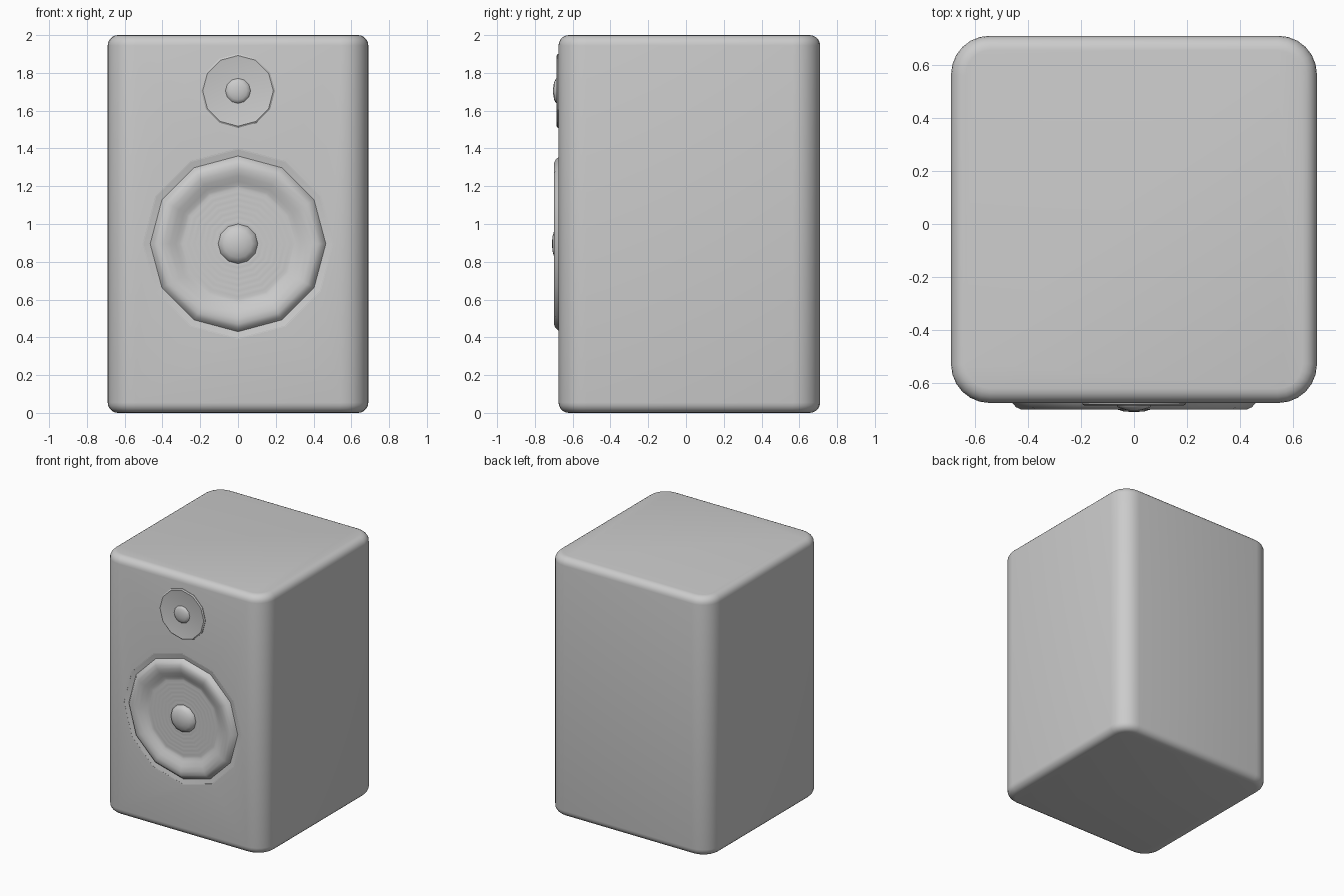
import bpy, bmesh, math

if "Cube" in bpy.data.objects:
    bpy.data.objects.remove(bpy.data.objects["Cube"])

FRONT, BACK, HALF, HEIGHT = -0.675, 0.71, 0.69, 2.0
WOOFER_Z, TWEETER_Z, SIDES = 0.895, 1.705, 12


def finish(bm, name, angle):
    bmesh.ops.recalc_face_normals(bm, faces=bm.faces)
    mesh = bpy.data.meshes.new(name)
    bm.to_mesh(mesh)
    bm.free()
    obj = bpy.data.objects.new(name, mesh)
    bpy.context.collection.objects.link(obj)
    smooth(obj, angle)
    return obj


def smooth(obj, angle):
    bpy.ops.object.select_all(action='DESELECT')
    bpy.context.view_layer.objects.active = obj
    obj.select_set(True)
    bpy.ops.object.shade_smooth_by_angle(angle=math.radians(angle))


def lathe(name, profile, z, angle=50):
    """Turn (radius, y) points around a y axis at height z; radius 0 is a pole."""
    bm = bmesh.new()
    rings = []
    for r, y in profile:
        n = 1 if r == 0 else SIDES
        rings.append([bm.verts.new((r * math.cos(math.tau * i / SIDES), y,
                                    z + r * math.sin(math.tau * i / SIDES)))
                      for i in range(n)])
    for a, b in zip(rings, rings[1:]):
        for i in range(SIDES):
            j = (i + 1) % SIDES
            if len(b) == 1:
                bm.faces.new((a[i], a[j], b[0]))
            else:
                bm.faces.new((a[i], a[j], b[j], b[i]))
    obj = finish(bm, name, angle)
    # Open shells must face the front
    if sum(p.normal.y * p.area for p in obj.data.polygons) > 0:
        obj.data.flip_normals()
    return obj


def dome(radius, base, tip, steps=4):
    return [(0 if k == steps else radius * math.cos(math.pi / 2 * k / steps),
             base + (tip - base) * math.sin(math.pi / 2 * k / steps))
            for k in range(steps + 1)]


# Cabinet: rounded rectangle extruded upwards, top and bottom rims bevelled
bm = bmesh.new()
R, SEG = 0.145, 6
outline = []
corners = [(HALF - R, BACK - R), (R - HALF, BACK - R),
           (R - HALF, FRONT + R), (HALF - R, FRONT + R)]
for q, (cx, cy) in enumerate(corners):
    for i in range(SEG + 1):
        a = math.pi / 2 * (q + i / SEG)
        outline.append(bm.verts.new((cx + R * math.cos(a), cy + R * math.sin(a), 0)))
base = bm.faces.new(outline)
top = bmesh.ops.extrude_face_region(bm, geom=[base], use_keep_orig=True)
bmesh.ops.translate(bm, vec=(0, 0, HEIGHT),
                    verts=[v for v in top['geom'] if isinstance(v, bmesh.types.BMVert)])
rims = [e for e in bm.edges if abs(e.verts[0].co.z - e.verts[1].co.z) < 0.01]
bmesh.ops.bevel(bm, geom=rims, offset=0.055, segments=5, profile=0.5, affect='EDGES')
cabinet = finish(bm, "cabinet", 30)

# Shallow opening in the baffle for the woofer
bpy.ops.mesh.primitive_cylinder_add(vertices=SIDES, radius=0.50, depth=0.2,
                                    location=(0, FRONT, WOOFER_Z),
                                    rotation=(math.pi / 2, math.pi / 2, 0))
cutter = bpy.context.object
cutter.name = "woofer_cutter"
cutter.hide_render = True
cut = cabinet.modifiers.new("woofer_opening", 'BOOLEAN')
cut.operation, cut.object, cut.solver = 'DIFFERENCE', cutter, 'EXACT'
bpy.context.view_layer.objects.active = cabinet
bpy.ops.object.modifier_apply(modifier=cut.name)
bpy.data.objects.remove(cutter)
smooth(cabinet, 30)

# Woofer surround: sunken gutter, raised roll, then the rippled cone
woofer = [(0.505, FRONT - 0.0005), (0.465, -0.667), (0.458, -0.676), (0.445, -0.691),
          (0.425, -0.70), (0.395, -0.70), (0.36, -0.69), (0.33, -0.675), (0.31, -0.668)]
for k in range(12):
    woofer.append((0.295 - 0.0155 * k, -0.664 - (0.004 if k % 2 else 0)))
woofer += [(0.105, -0.664), (0.0, -0.664)]
lathe("woofer_cone", woofer, WOOFER_Z)
lathe("woofer_dust_cap", dome(0.105, -0.664, -0.71), WOOFER_Z)

# Tweeter: thin plate with a small dome
lathe("tweeter_plate", [(0.196, FRONT + 0.005), (0.196, -0.679), (0.187, -0.685),
                        (0.178, -0.683), (0.0, -0.683)], TWEETER_Z, 30)
lathe("tweeter_dome", dome(0.067, -0.682, -0.704), TWEETER_Z)
